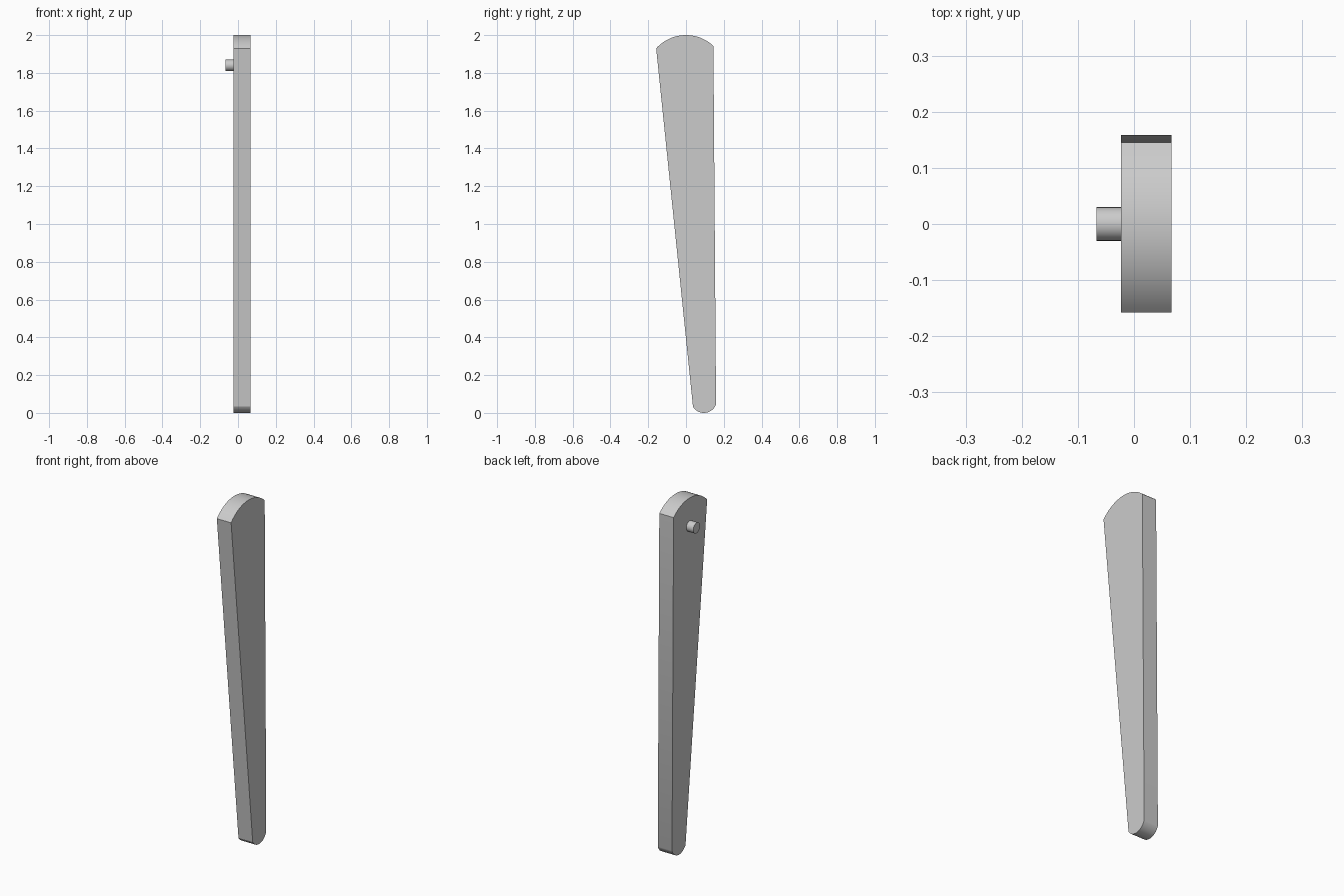
import bpy, bmesh, math
from mathutils import Matrix

cube = bpy.data.objects.get("Cube")
if cube:
    bpy.data.objects.remove(cube, do_unlink=True)

grey = bpy.data.materials.new("plain_grey")
grey.use_nodes = True
colour = (0.6, 0.6, 0.6, 1)
grey.diffuse_color = colour
grey.node_tree.nodes["Principled BSDF"].inputs["Base Color"].default_value = colour


def finish(bm, name):
    bmesh.ops.recalc_face_normals(bm, faces=bm.faces)
    mesh = bpy.data.meshes.new(name)
    bm.to_mesh(mesh)
    bm.free()
    mesh.materials.append(grey)
    obj = bpy.data.objects.new(name, mesh)
    bpy.context.collection.objects.link(obj)
    bpy.ops.object.select_all(action='DESELECT')
    obj.select_set(True)
    bpy.context.view_layer.objects.active = obj
    bpy.ops.object.shade_smooth_by_angle(angle=math.radians(25))
    return obj


def arc(cy, cz, radius, start, end, steps=20):
    """Points of an arc in the side plane, between two (y, z) ends."""
    a = math.atan2(start[1] - cz, start[0] - cy)
    b = math.atan2(end[1] - cz, end[0] - cy)
    return [(cy + radius * math.cos(a + (b - a) * i / steps),
             cz + radius * math.sin(a + (b - a) * i / steps)) for i in range(steps + 1)]


# Tapered arm: rounded wide top, narrow rounded foot
LEFT, RIGHT = 0.067, -0.023
outline = arc(0, 1.787, 0.213, (0.145, 1.943), (-0.158, 1.93))
outline += arc(0.095, 0.0675, 0.0675, (0.037, 0.033), (0.159, 0.046))
bm = bmesh.new()
side = bm.faces.new([bm.verts.new((RIGHT, y, z)) for y, z in outline])
extruded = bmesh.ops.extrude_face_region(bm, geom=[side], use_keep_orig=True)
bmesh.ops.translate(bm, vec=(LEFT - RIGHT, 0, 0),
                    verts=[v for v in extruded["geom"] if isinstance(v, bmesh.types.BMVert)])
finish(bm, "tapered_arm")

# Pivot peg on the right side, near the top
bm = bmesh.new()
bmesh.ops.create_cone(bm, cap_ends=True, segments=32, radius1=0.03, radius2=0.03, depth=0.045,
                      matrix=Matrix.Translation((-0.0445, 0, 1.84)) @ Matrix.Rotation(math.pi / 2, 4, 'Y'))
finish(bm, "pivot_peg")
